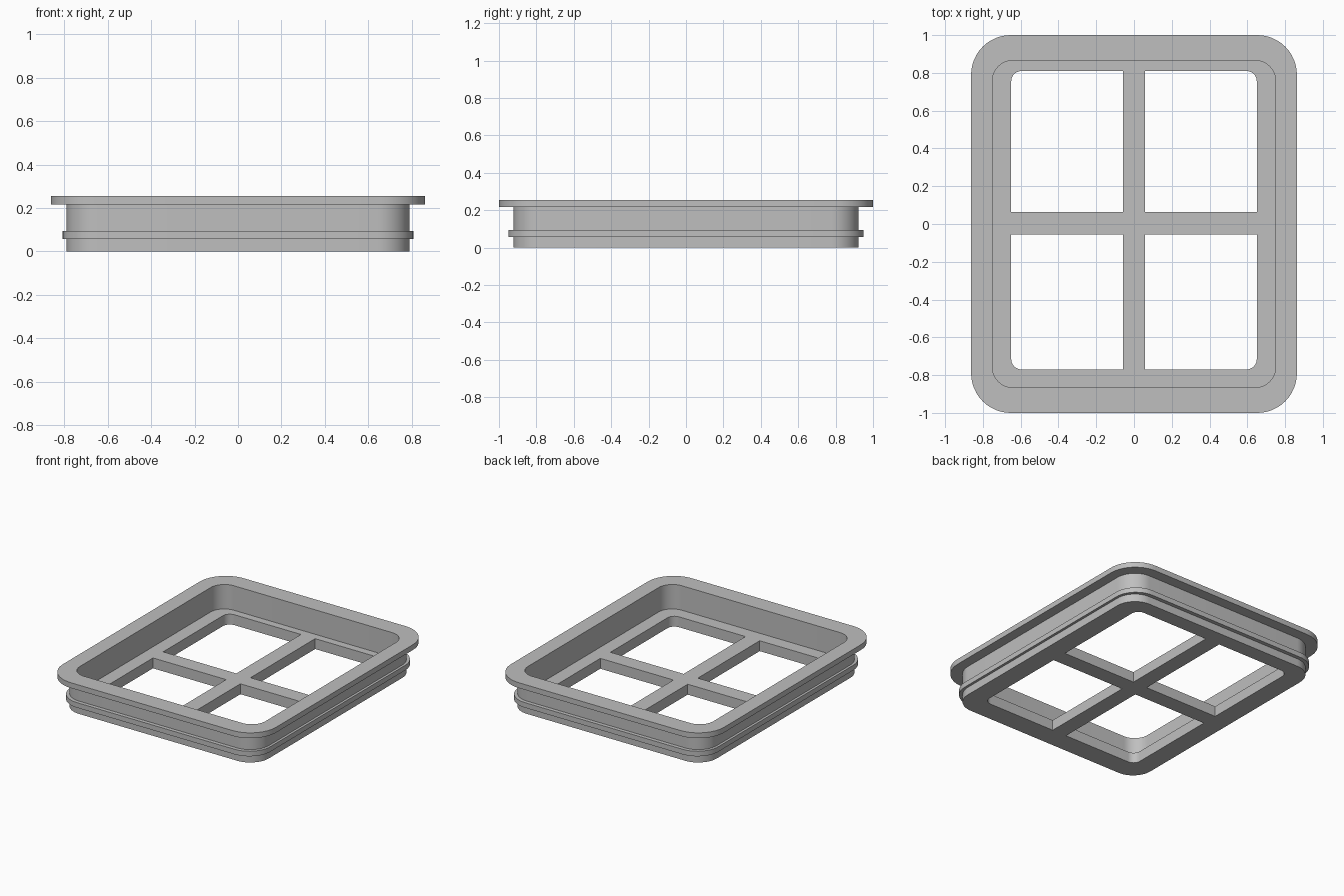
import bpy, bmesh, math

if "Cube" in bpy.data.objects:
    bpy.data.objects.remove(bpy.data.objects["Cube"])

grey = bpy.data.materials.new("grey plastic")
grey.diffuse_color = (0.52, 0.52, 0.52, 1)
grey.use_nodes = True
grey.node_tree.nodes["Principled BSDF"].inputs["Base Color"].default_value = grey.diffuse_color
SEG = 12  # segments per rounded corner


def rounded_loop(bm, hx, hy, r, z, cy=0.0):
    """Ring of vertices around a rounded rectangle."""
    verts = []
    for q, (sx, sy) in enumerate([(1, 1), (-1, 1), (-1, -1), (1, -1)]):
        for i in range(SEG + 1):
            a = math.pi / 2 * (q + i / SEG)
            verts.append(bm.verts.new((sx * (hx - r) + r * math.cos(a),
                                       cy + sy * (hy - r) + r * math.sin(a), z)))
    return verts


def finish(bm, name):
    bmesh.ops.recalc_face_normals(bm, faces=bm.faces)
    mesh = bpy.data.meshes.new(name)
    bm.to_mesh(mesh)
    bm.free()
    mesh.materials.append(grey)
    obj = bpy.data.objects.new(name, mesh)
    bpy.context.collection.objects.link(obj)
    bpy.ops.object.select_all(action='DESELECT')
    bpy.context.view_layer.objects.active = obj
    obj.select_set(True)
    bpy.ops.object.shade_smooth_by_angle(angle=math.radians(30))
    return obj


# Tray frame: outer wall with seal rib, top flange, inner wall, shelf, opening
BODY, RIB, FLANGE = (0.79, 0.922, 0.15), (0.808, 0.95, 0.17), (0.8625, 1.0, 0.21)
INNER, OPENING = (0.75, 0.866, 0.11), (0.65, 0.79, 0.055)
SHELF_Z, TOP_Z = 0.076, 0.255
profile = [
    (BODY, 0), (BODY, 0.057), (RIB, 0.057), (RIB, 0.094), (BODY, 0.094),
    (BODY, 0.216), (FLANGE, 0.216), (FLANGE, TOP_Z),
    (INNER, TOP_Z), (INNER, SHELF_Z), (OPENING, SHELF_Z), (OPENING, 0),
]
bm = bmesh.new()
loops = [rounded_loop(bm, *size, z, 0.02 if size is OPENING else 0.0)
         for size, z in profile]
for a, b in zip(loops, loops[1:] + loops[:1]):
    for i in range(len(a)):
        j = (i + 1) % len(a)
        bm.faces.new((a[i], a[j], b[j], b[i]))
finish(bm, "tray_frame")

# Cross bars spanning the opening, flush with the shelf and the underside
w, h, x, y0, y1, c = 0.0575, 0.0585, 0.65, -0.77, 0.81, 0.004
outline = [(-w, y0), (w, y0), (w, c - h), (x, c - h), (x, c + h), (w, c + h),
           (w, y1), (-w, y1), (-w, c + h), (-x, c + h), (-x, c - h), (-w, c - h)]
bm = bmesh.new()
base = bm.faces.new([bm.verts.new((px, py, 0)) for px, py in outline])
top = bmesh.ops.extrude_face_region(bm, geom=[base], use_keep_orig=True)
bmesh.ops.translate(bm, vec=(0, 0, SHELF_Z),
                    verts=[v for v in top["geom"] if isinstance(v, bmesh.types.BMVert)])
finish(bm, "cross_bars")
